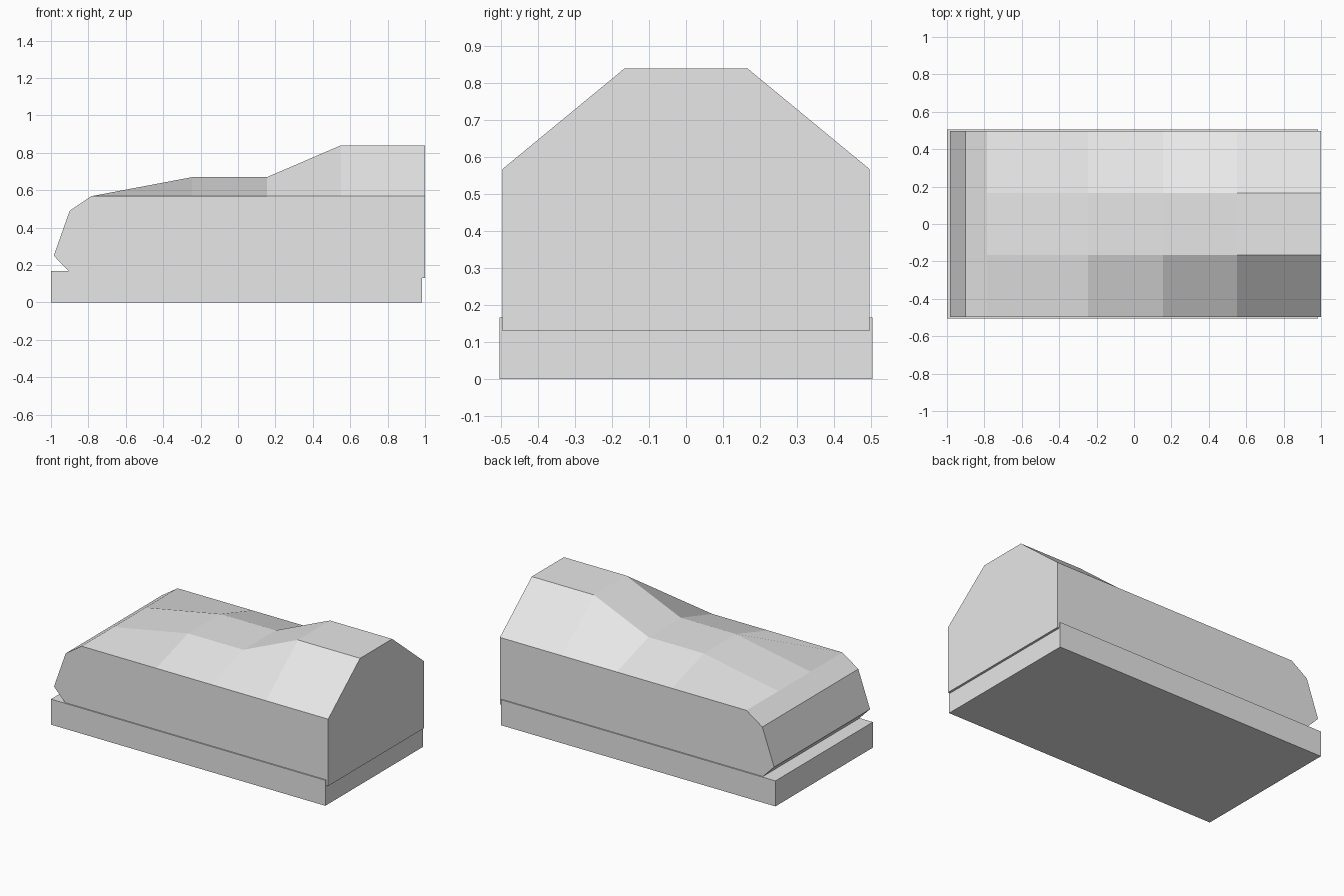
import bpy
import bmesh

if "Cube" in bpy.data.objects:
    bpy.data.objects.remove(bpy.data.objects["Cube"], do_unlink=True)

grey = bpy.data.materials.new("plain grey")
grey.use_nodes = True
grey.diffuse_color = (0.8, 0.8, 0.8, 1)
grey.node_tree.nodes["Principled BSDF"].inputs["Base Color"].default_value = (0.8, 0.8, 0.8, 1)


def add_object(name, bm):
    bmesh.ops.recalc_face_normals(bm, faces=bm.faces)
    mesh = bpy.data.meshes.new(name)
    bm.to_mesh(mesh)
    bm.free()
    mesh.materials.append(grey)
    obj = bpy.data.objects.new(name, mesh)
    bpy.context.collection.objects.link(obj)
    return obj


# Base slab
bm = bmesh.new()
bmesh.ops.create_cube(bm, size=1)
for v in bm.verts:
    v.co.x = -1 if v.co.x < 0 else 0.985
    v.co.y *= 1.008
    v.co.z = (v.co.z + 0.5) * 0.167
add_object("base_slab", bm)

# Upper body: straight side walls, a sloped nose and a faceted roof
HALF, RIDGE, EAVE, FLOOR, TAIL = 0.496, 0.166, 0.568, 0.13, 1.0
nose = [(-0.785, EAVE), (-0.9, 0.49), (-0.985, 0.25), (-0.868, FLOOR)]
ridge = [(-0.785, EAVE), (-0.245, 0.67), (0.155, 0.67), (0.55, 0.84), (TAIL, 0.84)]

bm = bmesh.new()


def row(points, y):
    return [bm.verts.new((x, y, z)) for x, z in points]


def bridge(a, b):
    for i in range(len(a) - 1):
        bm.faces.new((a[i], a[i + 1], b[i + 1], b[i]))


eaves = [row([(x, EAVE) for x, z in ridge], y) for y in (-HALF, HALF)]
ridges = [row(ridge, y) for y in (-RIDGE, RIDGE)]
noses = [[e[0]] + row(nose[1:] + [(TAIL, FLOOR)], y)
         for e, y in zip(eaves, (-HALF, HALF))]

# Roof strips
bridge(eaves[0], ridges[0])
bridge(ridges[0], ridges[1])
bridge(ridges[1], eaves[1])

# Nose and underside
bridge(noses[0][1:], noses[1][1:])
bm.faces.new((noses[0][0], ridges[0][0], ridges[1][0], noses[1][0],
              noses[1][1], noses[0][1]))

# Side walls and tail
for e, n in zip(eaves, noses):
    bm.faces.new(e + n[:0:-1])
bm.faces.new((noses[0][-1], eaves[0][-1], ridges[0][-1],
              ridges[1][-1], eaves[1][-1], noses[1][-1]))
add_object("upper_body", bm)
